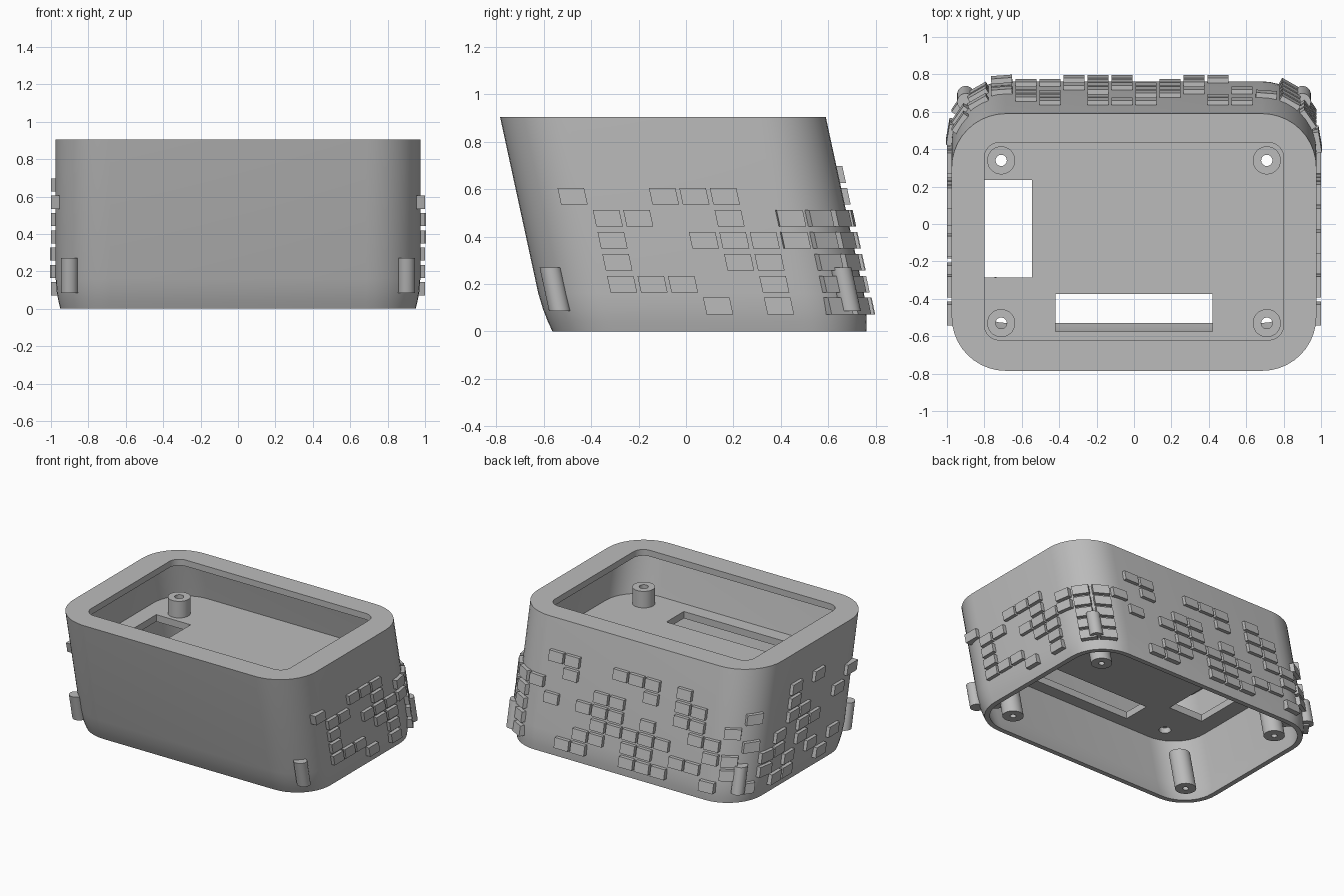
import bpy, bmesh
from math import sin, cos, pi
from mathutils import Vector

if "Cube" in bpy.data.objects:
    bpy.data.objects.remove(bpy.data.objects["Cube"])

grey = bpy.data.materials.new("plain_grey")
grey.use_nodes = True
grey.diffuse_color = (0.5, 0.5, 0.5, 1)
grey.node_tree.nodes["Principled BSDF"].inputs["Base Color"].default_value = (0.5, 0.5, 0.5, 1)

TOP, HX, HY, MID, R = 0.905, 0.975, 0.6875, -0.0975, 0.29
LEAN, WALL, SEG = 0.2166, 0.035, 10


def shift(z):
    """Backward offset of the leaning body at height z."""
    return LEAN * (TOP - z)


def finish(bm, name, smooth=True):
    bmesh.ops.recalc_face_normals(bm, faces=bm.faces[:])
    mesh = bpy.data.meshes.new(name)
    bm.to_mesh(mesh)
    bm.free()
    mesh.materials.append(grey)
    obj = bpy.data.objects.new(name, mesh)
    bpy.context.collection.objects.link(obj)
    bpy.ops.object.select_all(action='DESELECT')
    obj.select_set(True)
    bpy.context.view_layer.objects.active = obj
    if smooth:
        bpy.ops.object.shade_smooth_by_angle()
    return obj


def rounded(hx, hy, r, z, cy):
    """Rounded rectangle of points at height z."""
    pts = []
    for k, (sx, sy) in enumerate(((1, 1), (-1, 1), (-1, -1), (1, -1))):
        for i in range(SEG + 1):
            a = (k + i / SEG) * pi / 2
            pts.append((sx * (hx - r) + r * cos(a), cy + sy * (hy - r) + r * sin(a), z))
    return pts


def circle(r, z, cx, cy, n=28):
    return [(cx + r * cos(2 * pi * i / n), cy + r * sin(2 * pi * i / n), z) for i in range(n)]


def loft(bm, rings, closed=False):
    """Skin rings; closed joins last to first, otherwise the ends are capped."""
    loops = [[bm.verts.new(p) for p in ring] for ring in rings]
    pairs = list(zip(loops, loops[1:]))
    if closed:
        pairs.append((loops[-1], loops[0]))
    else:
        bm.faces.new(loops[0])
        bm.faces.new(loops[-1])
    for a, b in pairs:
        for i in range(len(a)):
            j = (i + 1) % len(a)
            bm.faces.new((a[i], a[j], b[j], b[i]))


def body_ring(z, inset):
    return rounded(HX - inset, HY - inset, R - inset, z, MID + shift(z))


# Leaning hollow body with a lipped opening on top and an open underside
taper = [(0, 0.025), (0.04, 0.015), (0.09, 0.006), (0.16, 0)]
rings = [body_ring(z, t) for z, t in taper] + [body_ring(TOP, 0)]
LIP = TOP - 0.045
rings += [rounded(0.8, 0.5275, 0.08, z, -0.0925) for z in (TOP, LIP)]
rings += [body_ring(LIP, WALL)]
rings += [body_ring(z, t + WALL) for z, t in reversed(taper)]
bm = bmesh.new()
loft(bm, rings, closed=True)
finish(bm, "body_shell")

# Inner floor with two windows and four screw holes
FLOOR_LOW, FLOOR = 0.51, 0.56
bm = bmesh.new()
loft(bm, [body_ring(FLOOR_LOW, WALL - 0.01), body_ring(FLOOR, WALL - 0.01)])
floor = finish(bm, "inner_floor", smooth=False)
bosses = [(x, y) for x in (-0.71, 0.71) for y in (-0.53, 0.34)]
bm = bmesh.new()
for x0, x1, y0, y1 in ((-0.82, -0.545, -0.285, 0.235), (-0.42, 0.42, -0.575, -0.375)):
    loft(bm, [[(x0, y0, z), (x1, y0, z), (x1, y1, z), (x0, y1, z)] for z in (0.4, 0.7)])
for x, y in bosses:
    loft(bm, [circle(0.04, z, x, y) for z in (0.4, 0.7)])
cutter = finish(bm, "floor_cutter", smooth=False)
cutter.hide_render = True
bpy.context.view_layer.objects.active = floor
cut = floor.modifiers.new("openings", 'BOOLEAN')
cut.operation, cut.solver, cut.object = 'DIFFERENCE', 'EXACT', cutter
bpy.ops.object.modifier_apply(modifier=cut.name)
bpy.data.objects.remove(cutter)

# Screw bosses standing on the floor
bm = bmesh.new()
for x, y in bosses:
    loft(bm, [circle(r, z, x, y) for r, z in
              ((0.075, FLOOR - 0.01), (0.075, 0.68), (0.03, 0.68), (0.03, FLOOR - 0.01))], closed=True)
finish(bm, "floor_bosses")


def lean(ring):
    return [(x, y + shift(z), z) for x, y, z in ring]


# Corner posts inside, joined by webs to the pegs outside
posts, webs, pegs = bmesh.new(), bmesh.new(), bmesh.new()
for sx in (-1, 1):
    for sy in (-1, 1):
        out = Vector((sx, sy)).normalized()
        side = Vector((-out.y, out.x)) * 0.03
        centre = Vector((sx * (HX - R), MID + sy * (HY - R)))
        post, peg = centre + out * 0.078, centre + out * 0.305
        loft(posts, [lean(circle(r, z, *post)) for r, z in
                     ((0.07, 0), (0.07, 0.29), (0.02, 0.29), (0.02, 0))], closed=True)
        loft(pegs, [lean(circle(0.045, z, *peg)) for z in (0.085, 0.27)])
        corners = (post - side, peg - side, peg + side, post + side)
        loft(webs, [lean([(p.x, p.y, z) for p in corners]) for z in (0.09, 0.265)])
finish(posts, "corner_posts")
finish(webs, "post_webs", smooth=False)
finish(pegs, "corner_pegs")

# Raised tiles wrapping the left side, the back and the right side
PATTERN = [
    "..........." + "##..###.#" + "......#.#...",
    "#..###...." + "..#....#.#" + "#..#..#....#",
    ".##..#.###" + "#...##...#" + "#.#...##..#.",
    ".#..######" + ".#.###.#.." + "##.#.#.##...",
    ".#...##.##" + "....#####." + ".##.##.#....",
    ".###..#.##" + "...##.##.#" + "#.#.#.#.#.#.",
    "....#.#.##" + "..##..###." + ".#.#.##..#..",
]


def on_wall(s):
    """Position and outward direction at distance s around the wall from the back centre."""
    sign, s = (1 if s >= 0 else -1), abs(s)
    flat, arc = HX - R, R * pi / 2
    cy = MID + HY - R
    if s < flat:
        pos, out = Vector((s, cy + R, 0)), Vector((0, 1, 0))
    elif s < flat + arc:
        a = (s - flat) / R
        out = Vector((sin(a), cos(a), 0))
        pos = Vector((flat, cy, 0)) + out * R
    else:
        pos, out = Vector((HX, cy - (s - flat - arc), 0)), Vector((1, 0, 0))
    pos.x *= sign
    out.x *= sign
    return pos, out


bm = bmesh.new()
for row, line in enumerate(PATTERN):
    z = 0.662 - 0.0925 * row
    for col, mark in enumerate(line):
        if mark != "#":
            continue
        pos, out = on_wall((15.5 - col) * 0.1285)
        along = Vector((-out.y, out.x, 0)) * 0.056
        up = Vector((0, -LEAN, 1)) * 0.035
        base = pos + Vector((0, shift(z), z))
        loft(bm, [[base + out * d + along * a + up * b
                   for a, b in ((-1, -1), (1, -1), (1, 1), (-1, 1))] for d in (-0.02, 0.025)])
finish(bm, "wall_tiles", smooth=False)
